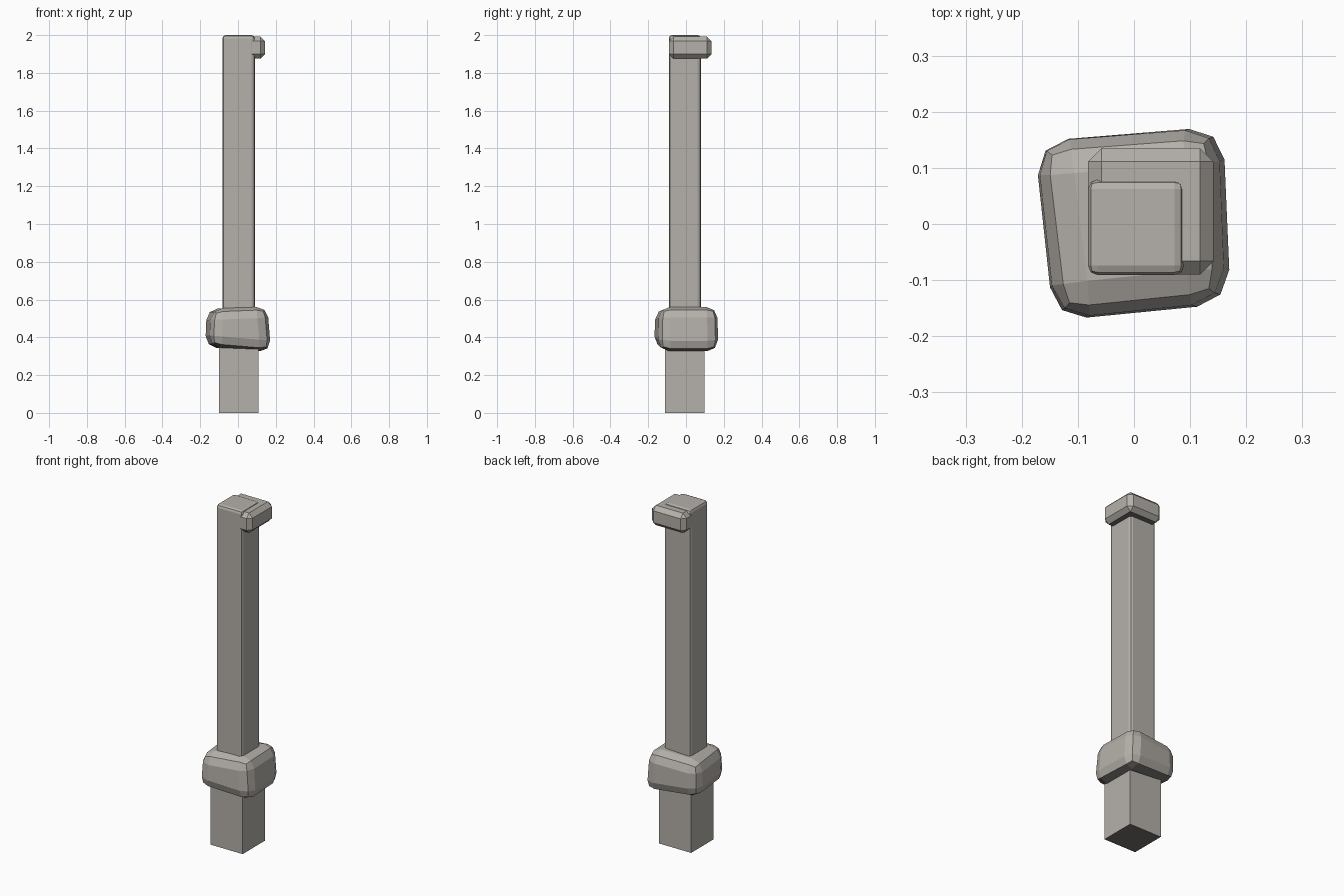
import bpy
import bmesh

if "Cube" in bpy.data.objects:
    bpy.data.objects.remove(bpy.data.objects["Cube"])


def material(name, color):
    mat = bpy.data.materials.new(name)
    mat.diffuse_color = (*color, 1)
    mat.use_nodes = True
    mat.node_tree.nodes["Principled BSDF"].inputs["Base Color"].default_value = mat.diffuse_color
    return mat


stone = material("warm grey stone", (0.46, 0.434, 0.40))
dark_stone = material("dark grey underside", (0.17, 0.165, 0.155))

# corner order: bottom ring then top ring, counter-clockwise from front left
FACES = [(3, 2, 1, 0), (4, 5, 6, 7), (0, 1, 5, 4), (1, 2, 6, 5), (2, 3, 7, 6), (3, 0, 4, 7)]


def block(name, corners, bevel=0.0, segments=1):
    """Six-sided block with optional rounded edges and a dark underside."""
    bm = bmesh.new()
    verts = [bm.verts.new(c) for c in corners]
    for f in FACES:
        bm.faces.new([verts[i] for i in f])
    if bevel:
        bmesh.ops.bevel(bm, geom=bm.verts[:] + bm.edges[:], offset=bevel,
                        segments=segments, profile=0.5, affect='EDGES')
    bm.normal_update()
    for f in bm.faces:
        f.material_index = 1 if f.normal.z < -0.8 else 0
    mesh = bpy.data.meshes.new(name)
    mesh.materials.append(stone)
    mesh.materials.append(dark_stone)
    bm.to_mesh(mesh)
    bm.free()
    obj = bpy.data.objects.new(name, mesh)
    bpy.context.collection.objects.link(obj)
    return obj


def box(x0, x1, y0, y1, z0, z1):
    return [(x, y, z) for z in (z0, z1) for x, y in ((x0, y0), (x1, y0), (x1, y1), (x0, y1))]


# square foot of the post
block("foot", box(-0.101, 0.108, -0.111, 0.097, 0, 0.42))

# tall shaft with softened edges
block("shaft", box(-0.082, 0.089, -0.091, 0.079, 0.40, 2.0), 0.017, 2)

# chamfered cap, flush with the shaft at front left
block("cap", box(-0.082, 0.142, -0.09, 0.135, 1.875, 1.992), 0.024)

# lopsided rounded collar
block("collar", [
    (-0.148, -0.175, 0.35), (0.178, -0.143, 0.322), (0.162, 0.176, 0.322), (-0.178, 0.147, 0.347),
    (-0.135, -0.167, 0.552), (0.157, -0.137, 0.564), (0.147, 0.17, 0.564), (-0.174, 0.146, 0.55),
], 0.06, 2)
